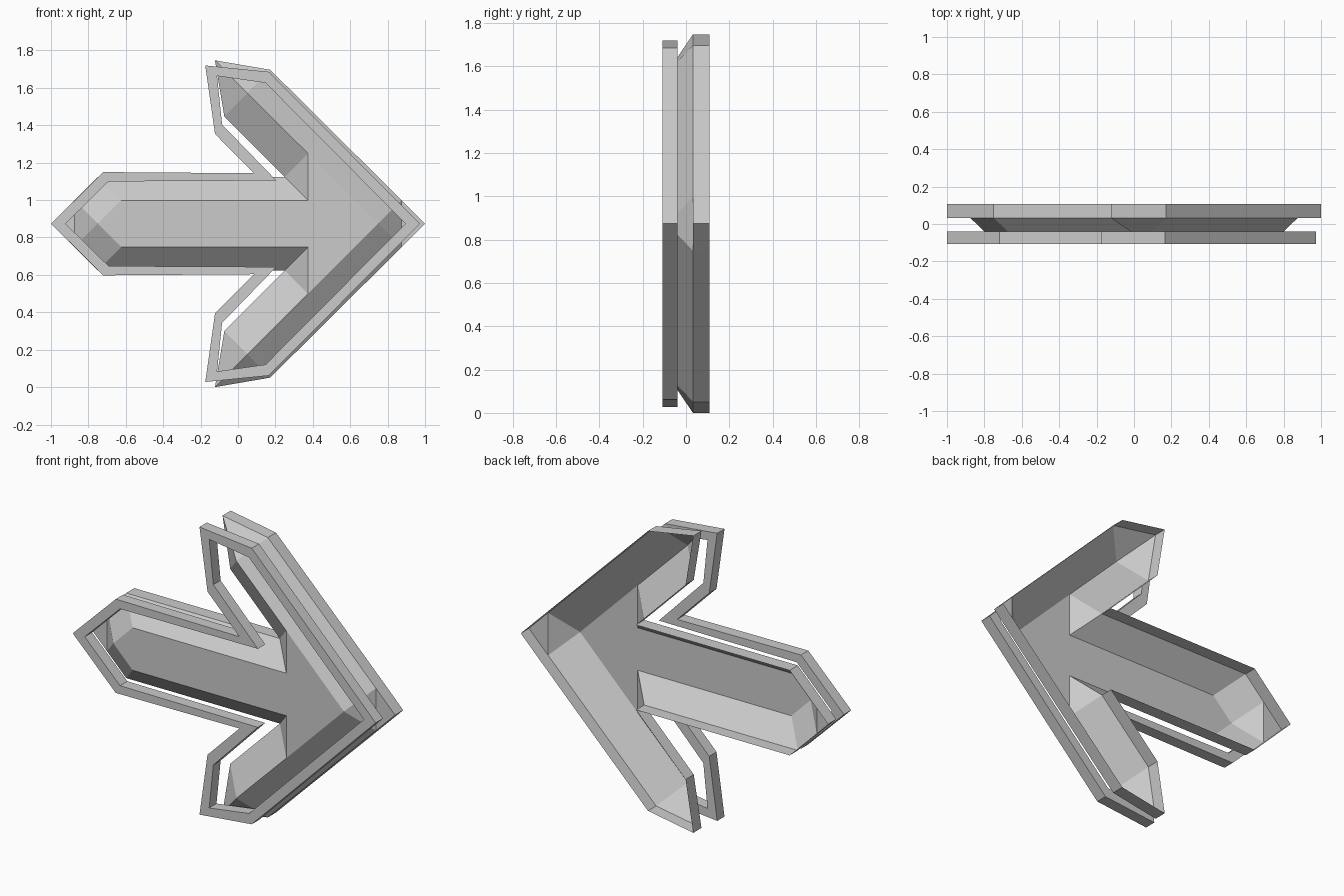
import bpy, bmesh

if "Cube" in bpy.data.objects:
    bpy.data.objects.remove(bpy.data.objects["Cube"])

C = 0.8735  # height of the arrow's mirror axis


def make_object(name, bm):
    bmesh.ops.remove_doubles(bm, verts=bm.verts, dist=0.0005)
    bmesh.ops.recalc_face_normals(bm, faces=bm.faces)
    me = bpy.data.meshes.new(name)
    bm.to_mesh(me)
    bm.free()
    ob = bpy.data.objects.new(name, me)
    bpy.context.scene.collection.objects.link(ob)
    return ob


def face(bm, pts):
    return bm.faces.new([bm.verts.new(p) for p in pts])


def loop(half, y):
    """Full closed outline from the upper half (tail tip ... nose tip)."""
    pts = half + [(x, -z) for x, z in half[-2:0:-1]]
    return [(x, y, C + z) for x, z in pts]


def bridge(bm, a, b):
    for i in range(len(a)):
        j = (i + 1) % len(a)
        face(bm, (a[i], a[j], b[j], b[i]))


# Front trim: open arrow frame with a rectangular section
outer = [(-1, 0), (-0.72, 0.276), (0.085, 0.27), (-0.123, 0.48),
         (-0.175, 0.846), (0.165, 0.812), (0.972, 0)]
inner = [(-0.922, 0), (-0.692, 0.226), (0.205, 0.231), (-0.085, 0.53),
         (-0.112, 0.79), (0.147, 0.753), (0.895, 0)]
bm = bmesh.new()
of, ob_, nf, nb = (loop(outer, -0.108), loop(outer, -0.04),
                   loop(inner, -0.108), loop(inner, -0.04))
for a, b in ((of, ob_), (ob_, nb), (nb, nf), (nf, of)):
    bridge(bm, a, b)
make_object("front_trim", bm)

# Arrow tray: rim walls, sloped sides and a raised centre panel, open at the back
BACK, MID, TOP = 0.108, 0.032, -0.087
T0, T1, S, N, A, B, D, P1, P0 = (
    (-1, 0), (-0.875, 0.125), (-0.75, 0.25), (0.25, 0.25), (-0.073, 0.573),
    (-0.123, 0.8735), (0.172, 0.823), (0.875, 0.125), (1, 0))
p_tail, p_s, p_n, p_arm, ridge, p_nose = (
    (-0.75, 0), (-0.625, 0.125), (0.375, 0.125), (0.375, 0.375),
    (0.05, 0.698), (0.75, 0))
bm = bmesh.new()
rim = [T0, T1, S, N, A, B, D, P1, P0]
bridge(bm, loop(rim, BACK), loop(rim, MID))
lower, upper = set(rim), {p_tail, p_s, p_n, p_arm, ridge, p_nose}
slopes = [(T1, S, p_s, p_tail), (S, N, p_n, p_s), (N, p_arm, p_n),
          (N, A, ridge, p_arm), (A, B, ridge), (B, D, ridge),
          (D, P1, p_nose, p_arm, ridge)]
for sign in (1, -1):
    for poly in slopes:
        face(bm, [(x, MID if (x, z) in lower else TOP, C + sign * z)
                  for x, z in poly])
# flat corners and small facets at the tail and nose
for tip, side, top in ((T0, T1, p_tail), (P0, P1, p_nose)):
    l, r = [(side[0], MID, C + s * side[1]) for s in (1, -1)]
    face(bm, (l, r, (tip[0], MID, C)))
    face(bm, (l, r, (top[0], TOP, C)))
face(bm, loop([p_tail, p_s, p_n, p_arm, p_nose], TOP))
make_object("arrow_tray", bm)
